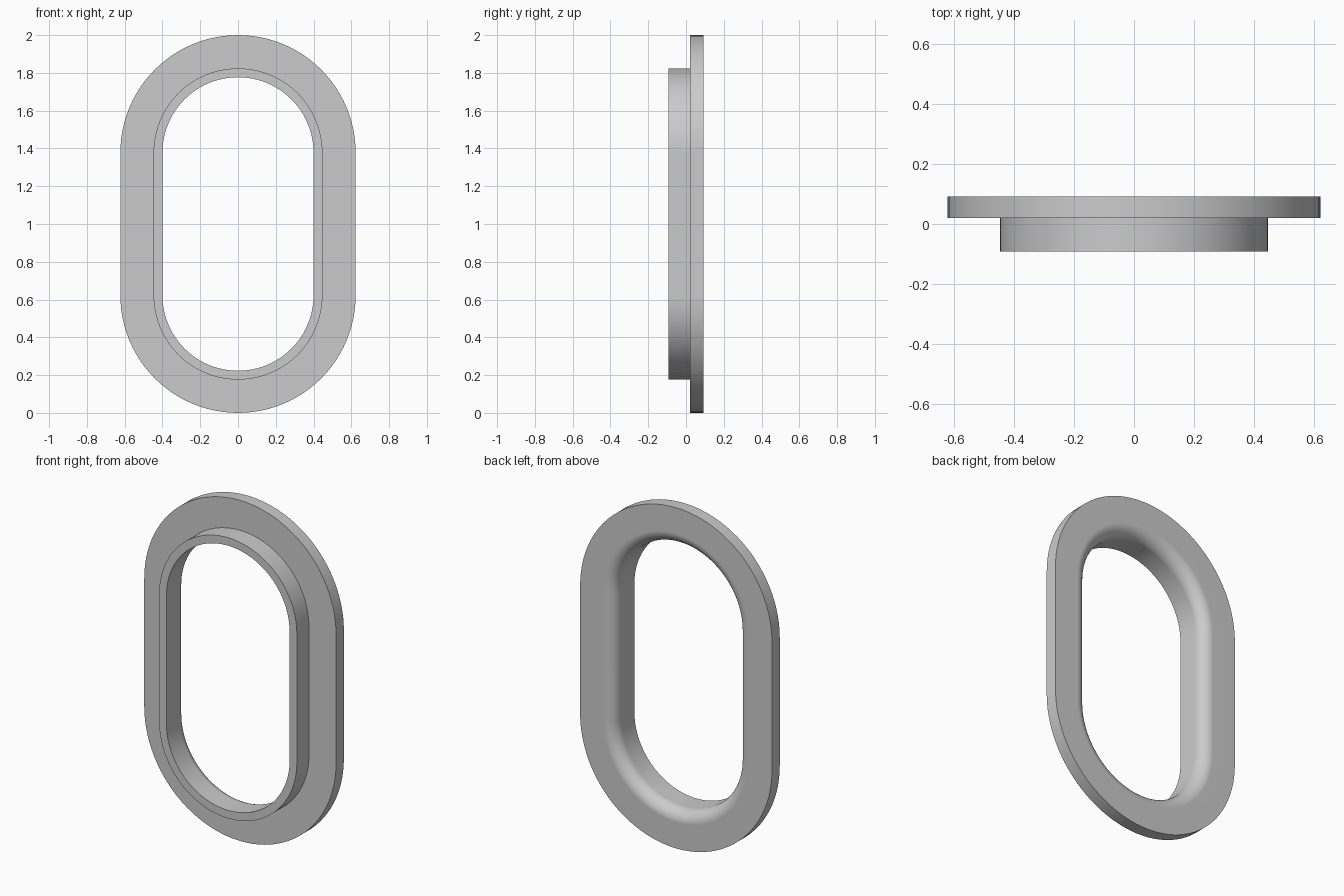
import bpy, bmesh, math

if "Cube" in bpy.data.objects:
    bpy.data.objects.remove(bpy.data.objects["Cube"])

HALF_STRAIGHT = 0.377   # half length of the straight sides
ARC_STEPS = 48          # segments in each end arc
R_HOLE, R_COLLAR, R_OUTER = 0.40, 0.447, 0.623
Y_FRONT, Y_STEP, Y_BACK = -0.0925, 0.02, 0.0925
FILLET, FILLET_STEPS = 0.07, 12

# Cross-section (distance from the stadium spine, y)
profile = [(R_HOLE, Y_FRONT), (R_COLLAR, Y_FRONT), (R_COLLAR, Y_STEP),
           (R_OUTER, Y_STEP), (R_OUTER, Y_BACK)]
# Rounded rear lip leading into the hole
for i in range(FILLET_STEPS + 1):
    a = math.pi / 2 * (1 + i / FILLET_STEPS)
    profile.append((R_HOLE + FILLET + FILLET * math.cos(a),
                    Y_BACK - FILLET + FILLET * math.sin(a)))

# Stadium path: top arc, then bottom arc
path = []
for start, cz in ((0, 1 + HALF_STRAIGHT), (math.pi, 1 - HALF_STRAIGHT)):
    for i in range(ARC_STEPS + 1):
        path.append((start + math.pi * i / ARC_STEPS, cz))

# Sweep the section round the path
bm = bmesh.new()
rings = [[bm.verts.new((r * math.cos(a), y, cz + r * math.sin(a))) for r, y in profile]
         for a, cz in path]
n = len(profile)
for k, ring in enumerate(rings):
    nxt = rings[(k + 1) % len(rings)]
    for j in range(n):
        bm.faces.new((ring[j], ring[(j + 1) % n], nxt[(j + 1) % n], nxt[j]))
bmesh.ops.recalc_face_normals(bm, faces=bm.faces)
mesh = bpy.data.meshes.new("oval_flanged_ring")
bm.to_mesh(mesh)
bm.free()

ring_obj = bpy.data.objects.new("oval_flanged_ring", mesh)
bpy.context.collection.objects.link(ring_obj)

# Plain grey finish
grey = bpy.data.materials.new("light_grey")
grey.diffuse_color = (0.6, 0.6, 0.6, 1)
grey.use_nodes = True
grey.node_tree.nodes["Principled BSDF"].inputs["Base Color"].default_value = grey.diffuse_color
mesh.materials.append(grey)

# Smooth curves, crisp steps
bpy.context.view_layer.objects.active = ring_obj
ring_obj.select_set(True)
bpy.ops.object.shade_smooth_by_angle(angle=math.radians(30))
weighted = ring_obj.modifiers.new("flat_face_normals", 'WEIGHTED_NORMAL')
weighted.keep_sharp = True
